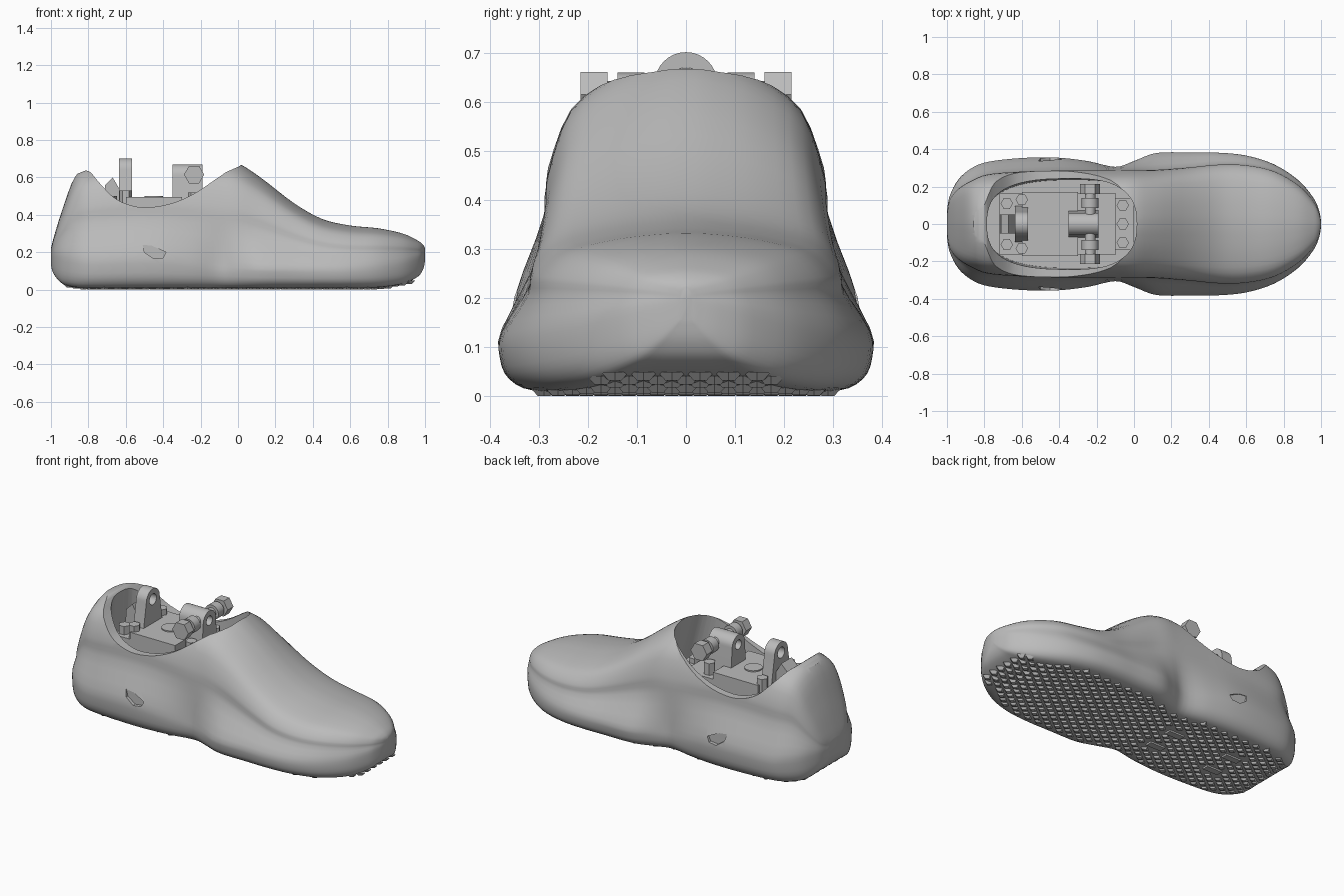
import bpy, bmesh, math
from mathutils import Matrix

cube = bpy.data.objects.get("Cube")
if cube:
    bpy.data.objects.remove(cube, do_unlink=True)

grey = bpy.data.materials.new("plain grey")
grey.use_nodes = True
grey.diffuse_color = (0.5, 0.5, 0.5, 1)
grey.node_tree.nodes["Principled BSDF"].inputs["Base Color"].default_value = grey.diffuse_color


def finish(name, bm):
    bmesh.ops.recalc_face_normals(bm, faces=bm.faces[:])
    mesh = bpy.data.meshes.new(name)
    bm.to_mesh(mesh)
    bm.free()
    mesh.materials.append(grey)
    obj = bpy.data.objects.new(name, mesh)
    bpy.context.scene.collection.objects.link(obj)
    return obj


def loft(name, rings):
    """Closed solid through rings of equal point count."""
    bm = bmesh.new()
    loops = [[bm.verts.new(p) for p in ring] for ring in rings]
    n = len(loops[0])
    for a, b in zip(loops, loops[1:]):
        for i in range(n):
            j = (i + 1) % n
            bm.faces.new((a[i], a[j], b[j], b[i]))
    bm.faces.new(loops[0])
    bm.faces.new(loops[-1])
    return finish(name, bm)


def prism(name, profile, axis, lo, hi):
    """Extrude a 2D profile along x, y or z."""
    place = {"x": lambda a, b, d: (d, a, b),
             "y": lambda a, b, d: (a, d, b),
             "z": lambda a, b, d: (a, b, d)}[axis]
    return loft(name, [[place(a, b, d) for a, b in profile] for d in (lo, hi)])


def box(name, x, y, z):
    return prism(name, [(x[0], y[0]), (x[1], y[0]), (x[1], y[1]), (x[0], y[1])], "z", *z)


def rod(name, u, v, radius, axis, lo, hi, sides=24):
    steps = [2 * math.pi * i / sides for i in range(sides)]
    return prism(name, [(u + radius * math.cos(t), v + radius * math.sin(t)) for t in steps], axis, lo, hi)


def cut(obj, cutter):
    mod = obj.modifiers.new("cut", "BOOLEAN")
    mod.operation = "DIFFERENCE"
    mod.solver = "EXACT"
    mod.object = cutter
    bpy.context.view_layer.objects.active = obj
    bpy.ops.object.modifier_apply(modifier=mod.name)
    bpy.data.objects.remove(cutter, do_unlink=True)


def spline(pts, steps, closed=False):
    """Smooth curve through points of any dimension."""
    n = len(pts)
    pick = (lambda i: pts[i % n]) if closed else (lambda i: pts[min(max(i, 0), n - 1)])
    out = []
    for i in range(n if closed else n - 1):
        for k in range(steps):
            t = k / steps
            out.append(tuple(
                b + t * (c - a) / 2 + t * t * (a - 2.5 * b + 2 * c - d / 2)
                + t ** 3 * (1.5 * (b - c) + (d - a) / 2)
                for a, b, c, d in zip(*(pick(i + o) for o in (-1, 0, 1, 2)))))
    return out if closed else out + [tuple(pts[-1])]


# Shoe stations: x, sole half width, upper half width, bottom, sole top, crown
stations = spline([
    (-1, .07, .05, .13, .18, .22), (-.985, .15, .13, .085, .19, .28),
    (-.94, .235, .19, .035, .2, .425), (-.87, .295, .235, .015, .2, .605),
    (-.78, .33, .27, .01, .19, .66), (-.6, .35, .285, .01, .2, .68),
    (-.42, .353, .29, .01, .2, .69), (-.25, .335, .29, .01, .18, .69),
    (-.1, .305, .29, .01, .16, .69), (0, .335, .293, .01, .15, .675),
    (.12, .376, .295, .01, .14, .6), (.3, .379, .308, .01, .135, .462),
    (.45, .379, .322, .01, .13, .378), (.6, .364, .318, .01, .13, .343),
    (.75, .317, .284, .014, .14, .328), (.88, .232, .208, .033, .155, .3),
    (.96, .138, .122, .07, .175, .263), (.99, .07, .06, .11, .185, .24),
    (1, .015, .012, .155, .19, .222)], 4)


def section(x, w, u, b, m, t):
    low = [(0, 0), (.5, 0), (.81, 0), (.95, .2), (1, .55), (.99, 1)]
    high = [(1, .35), (.97, .55), (.81, .8), (.5, .93), (.2, .987), (0, 1)]
    half = [(w * f, b + (m - b) * g) for f, g in low] + [(u * f, m + (t - m) * g) for f, g in high]
    ring = half + [(-y, z) for y, z in half[-2:0:-1]]
    return [(x, y, z) for y, z in spline(ring, 3, True)]


shoe = loft("shoe_body", [section(*s) for s in stations])

# Collar line, then the foot opening
rim = spline([(-1.05, .64), (-.9, .63), (-.86, .62), (-.8, .635), (-.74, .57), (-.66, .49),
              (-.57, .45), (-.48, .44), (-.36, .46), (-.24, .51), (-.12, .59),
              (-.04, .645), (.02, .69), (.04, .75)], 4)
cut(shoe, prism("collar_cutter", rim + [(.04, 1), (-1.05, 1)], "y", -.6, .6))


def oval(cx, rx, ry, z):
    def bend(v):
        return math.copysign(abs(v) ** (2 / 2.6), v)
    turns = [2 * math.pi * i / 64 for i in range(64)]
    return [(cx + rx * bend(math.cos(t)), ry * bend(math.sin(t)), z) for t in turns]


cut(shoe, loft("foot_cutter", [oval(-.33, .47, .235, .16), oval(-.385, .4, .248, .66),
                               oval(-.385, .4, .248, 1.1)]))

# Shallow side recesses
mark = [(-.51, .24), (-.46, .235), (-.385, .2), (-.4, .17), (-.45, .165), (-.5, .2)]
for side in (-1, 1):
    cut(shoe, prism("recess_cutter", mark, "y", side * .335, side * .45))

# Sole pads under the mount bolts
pads = [(x, y) for x in (-.62, -.22) for y in (-.08, .08)]
for x, y in pads:
    box("sole_pad", (x - .05, x + .05), (y - .02, y + .02), (0, .03))


# Diamond tread, left clear around the pads
def station_at(x):
    return min(stations, key=lambda s: abs(s[0] - x))


bm = bmesh.new()
for i in range(50):
    x = -.9 + i * .037
    s = station_at(x)
    for j in range(-7, 8):
        y = (j + (i % 2) / 2) * .058
        clear = all(abs(x - px) > .07 or abs(y - py) > .04 for px, py in pads)
        if clear and s[3] < .045 and abs(y) < .84 * s[1] - .02:
            bmesh.ops.create_cone(bm, cap_ends=True, segments=4, radius1=.016, radius2=.036, depth=.018,
                                  matrix=Matrix.Translation((x, y, s[3] - .001)) @ Matrix.Diagonal((1, .8, 1, 1)))
finish("sole_tread", bm)

# Base block of the ankle mount
box("mount_base", (-.72, -.1), (-.165, .165), (.15, .45))
box("mount_plate", (-.6, -.3), (-.17, .17), (.4, .495))
box("front_ledge", (-.12, 0), (-.14, .14), (.15, .43))
rod("centre_disc", -.45, 0, .05, "z", .49, .502)


# Eyelets with rounded tops
def eyelet(name, x, half, radius, centre, hole):
    arc = [math.pi * i / 16 for i in range(17)]
    top = [(radius * math.cos(t), centre + radius * math.sin(t)) for t in arc]
    obj = prism(name, [(-half, .43), (half, .43)] + top, "x", *x)
    cut(obj, rod("hole_cutter", 0, centre, hole, "x", x[0] - .1, x[1] + .1))


eyelet("rear_eyelet", (-.635, -.567), .1, .064, .638, .033)
eyelet("front_eyelet", (-.35, -.19), .075, .06, .61, .028)
prism("rear_brace", [(-.72, .43), (-.71, .56), (-.67, .6), (-.635, .54), (-.635, .43)], "y", -.05, .05)

# Cross bolts and upright screws
for side in (-1, 1):
    rod("cross_bolt_shank", -.235, .615, .028, "y", side * .05, side * .17)
    rod("cross_bolt_collar", -.235, .615, .045, "y", side * .085, side * .14)
    rod("cross_bolt_head", -.235, .615, .054, "y", side * .16, side * .215, 6)
    for x, y, top in ((-.68, .11, .5), (-.6, .13, .53), (-.235, .11, .52), (-.06, .1, .46)):
        rod("screw_head", x, side * y, .033, "z", .42, top, 6)
rod("screw_head", -.06, 0, .033, "z", .42, .46, 6)

# Smooth shading with kept creases
for obj in bpy.context.scene.objects:
    if obj.type == "MESH" and obj.data.materials.get(grey.name):
        obj.select_set(True)
        bpy.context.view_layer.objects.active = obj
bpy.ops.object.shade_smooth_by_angle(angle=math.radians(35))
